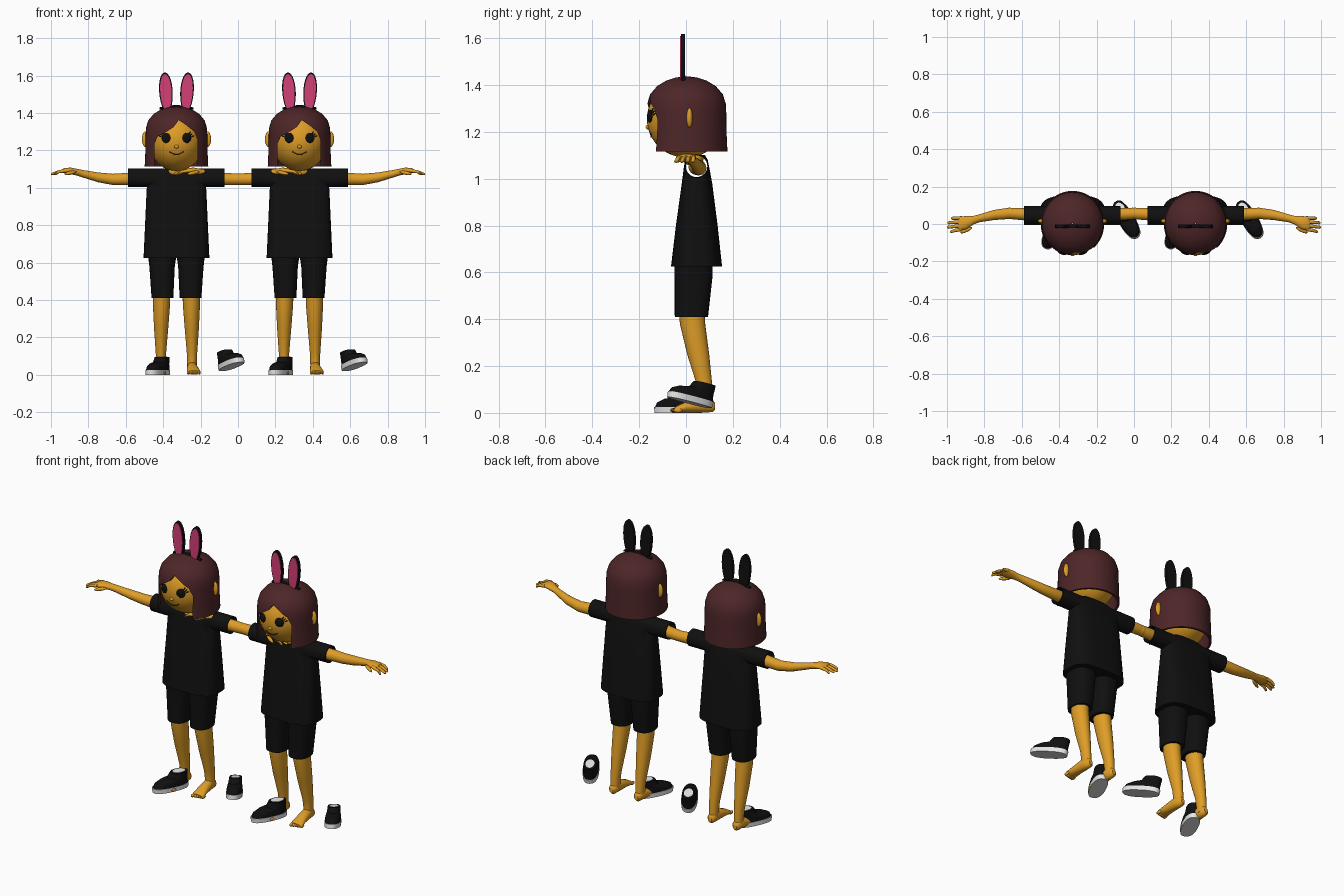
import bpy, bmesh
from math import cos, sin, pi, sqrt, radians
from mathutils import Matrix, Euler

cube = bpy.data.objects.get("Cube")
if cube:
    bpy.data.objects.remove(cube)


def material(name, r, g, b):
    m = bpy.data.materials.new(name)
    m.use_nodes = True
    m.diffuse_color = (r, g, b, 1)
    m.node_tree.nodes["Principled BSDF"].inputs["Base Color"].default_value = (r, g, b, 1)
    return m


SKIN = material("warm skin", 0.74, 0.34, 0.02)
HAIR = material("dark brown hair", 0.075, 0.019, 0.021)
BLACK = material("black cloth", 0.005, 0.005, 0.005)
PINK = material("ear pink", 0.65, 0.05, 0.18)
WHITE = material("sole white", 0.8, 0.8, 0.8)
parts = []


def finish(name, bm, mat, keep=True):
    bmesh.ops.recalc_face_normals(bm, faces=bm.faces)
    mesh = bpy.data.meshes.new(name)
    bm.to_mesh(mesh)
    bm.free()
    mesh.materials.append(mat)
    ob = bpy.data.objects.new(name, mesh)
    bpy.context.collection.objects.link(ob)
    if keep:
        parts.append(ob)
    return ob


def loft(name, mat, axis, sections, n=24, power=2, closed=False, keep=True, xform=None):
    """Skin superellipse sections (t, c1, c2, h1, h2) along an axis."""
    bm = bmesh.new()
    rings = []
    for t, c1, c2, h1, h2 in sections:
        ring = []
        for i in range(n):
            c, s = cos(2 * pi * i / n), sin(2 * pi * i / n)
            a = c1 + h1 * abs(c) ** (2 / power) * (1 if c > 0 else -1)
            b = c2 + h2 * abs(s) ** (2 / power) * (1 if s > 0 else -1)
            ring.append(bm.verts.new({"x": (t, a, b), "y": (a, t, b), "z": (a, b, t)}[axis]))
        rings.append(ring)
    pairs = list(zip(rings, rings[1:]))
    if closed:
        pairs.append((rings[-1], rings[0]))
    else:
        bm.faces.new(rings[0])
        bm.faces.new(rings[-1])
    for lo, hi in pairs:
        for i in range(n):
            j = (i + 1) % n
            bm.faces.new((lo[i], lo[j], hi[j], hi[i]))
    if xform:
        bm.transform(xform)
    return finish(name, bm, mat, keep)


def ball(name, mat, pos, size, rot=(0, 0, 0), seg=20):
    bm = bmesh.new()
    bmesh.ops.create_uvsphere(bm, u_segments=seg, v_segments=seg * 2 // 3, radius=1)
    bm.transform(Matrix.LocRotScale(pos, Euler(rot), size))
    return finish(name, bm, mat)


def plate(name, mat, outline, y0, y1, keep=True):
    """Extrude an (x, z) outline from y0 to y1."""
    bm = bmesh.new()
    face = bm.faces.new([bm.verts.new((x, y0, z)) for x, z in outline])
    new = bmesh.ops.extrude_face_region(bm, geom=[face])["geom"]
    bmesh.ops.translate(bm, vec=(0, y1 - y0, 0), verts=[v for v in new if isinstance(v, bmesh.types.BMVert)])
    return finish(name, bm, mat, keep)


def boolean(ob, cutter, operation):
    cutter.hide_render = True
    mod = ob.modifiers.new("cut", "BOOLEAN")
    mod.operation, mod.object, mod.solver = operation, cutter, "EXACT"
    bpy.context.view_layer.objects.active = ob
    bpy.ops.object.modifier_apply(modifier=mod.name)
    bpy.data.objects.remove(cutter)


# Shirt with open sleeves
shirt = loft("shirt", BLACK, "z", [
    (0.625, 0, 0.045, 0.176, 0.109), (0.8, 0, 0.046, 0.168, 0.089), (0.98, 0, 0.047, 0.16, 0.065),
    (1.05, 0, 0.045, 0.155, 0.054), (1.08, 0, 0.045, 0.14, 0.048), (1.102, 0, 0.045, 0.1, 0.035)], 40, 3)
for radius, reach, op in ((0.05, 0.258, "UNION"), (0.046, 0.3, "DIFFERENCE")):
    sleeve = [(x, 0.045, 1.053, radius, radius) for x in (-reach, reach)]
    boolean(shirt, loft("sleeve_tool", BLACK, "x", sleeve, 32, keep=False), op)

# Head, neck and face
HEAD = (0.15, 0.167, 0.165)


def face_y(x, z):
    return -HEAD[1] * sqrt(1 - (x / HEAD[0]) ** 2 - ((z - 1.255) / HEAD[2]) ** 2)


ball("head", SKIN, (0, 0, 1.255), HEAD, seg=36)
ball("neckline", SKIN, (0, 0.03, 1.085), (0.055, 0.045, 0.03))
ball("nose", SKIN, (0, face_y(0, 1.22), 1.22), (0.012, 0.009, 0.01))
smile = []
for i in range(9):
    x = (i - 4) * 0.0095
    z = 1.178 + 11 * x * x
    smile.append((x, face_y(x, z) - 0.001, z, 0.003, 0.003))
loft("smile", HAIR, "x", smile, 8)
for s in (-1, 1):
    ball("eye", BLACK, (s * 0.056, face_y(0.056, 1.267), 1.267), (0.025, 0.009, 0.027), (0, 0, s * 0.35))
    for i in range(3):
        x, z = s * (0.07 + 0.008 * i), 1.293 - 0.009 * i
        ball("eyelash", BLACK, (x, face_y(x, z), z), (0.012, 0.004, 0.003), (0, -s * (1 - 0.3 * i), s * 0.4), 8)
    ball("ear", SKIN, (s * 0.165, 0.015, 1.26), (0.02, 0.013, 0.042))

# Bobbed hair, hollow below and cut open over the face
dome = [(1.115, 0.17), (1.2, 0.166), (1.28, 0.165), (1.32, 0.163), (1.36, 0.151), (1.395, 0.122),
        (1.418, 0.085), (1.432, 0.045), (1.437, 0.003)]
shell = [(z, 0, 0.002, r, r * 1.03) for z, r in dome]
shell += [(z - 0.012 * (z > 1.3), 0, 0.002, r * 0.93, r * 0.95) for z, r in reversed(dome)]
hair = loft("hair", HAIR, "z", shell, 48, closed=True)
opening = [(-0.118, 1.05), (0.113, 1.05), (0.113, 1.255), (0.095, 1.3), (0.055, 1.333), (0.012, 1.362),
           (-0.015, 1.325), (-0.06, 1.295), (-0.1, 1.275), (-0.118, 1.235)]
boolean(hair, plate("face_opening", HAIR, opening, -0.4, -0.04, False), "DIFFERENCE")

# Headband with tall ears
loft("headband", BLACK, "x", [(x, -0.012, 1.437 - 1.6 * x * x, 0.01, 0.006)
                              for x in (-0.09, -0.05, 0, 0.05, 0.09)], 12)
for s in (-1, 1):
    for name, mat, k, y0, y1 in (("tall_ear", BLACK, 1, -0.021, -0.004), ("ear_lining", PINK, 0.84, -0.025, -0.02)):
        outline = []
        for i in range(28):
            a = 2 * pi * i / 28
            h = sin(a) * (k + 1) / 2
            outline.append((s * (0.056 + 0.006 * h) + 0.036 * k * cos(a) * (1 + 0.1 * h), 1.508 + 0.109 * h))
        plate(name, mat, outline, y0, y1)

# Arms and hands
for s in (-1, 1):
    arm = [(0.15, 0.045, 1.05, 0.034, 0.034), (0.26, 0.053, 1.047, 0.033, 0.033),
           (0.34, 0.057, 1.045, 0.03, 0.03), (0.42, 0.048, 1.056, 0.027, 0.026),
           (0.5, 0.03, 1.075, 0.021, 0.02), (0.53, 0.02, 1.083, 0.023, 0.018),
           (0.565, 0.008, 1.09, 0.035, 0.018), (0.6, 0.002, 1.092, 0.037, 0.014),
           (0.612, 0, 1.09, 0.03, 0.008)]
    loft("arm", SKIN, "x", [(s * a[0],) + a[1:] for a in arm])
    for i, tip in enumerate((0.655, 0.671, 0.667, 0.65)):
        y = -0.028 + 0.02 * i
        finger = [(0.59, y, 1.092, 0.01, 0.01), (0.63, y * 1.1 - 0.004, 1.086, 0.009, 0.009),
                  (tip - 0.005, y * 1.2 - 0.008, 1.074, 0.008, 0.007), (tip, y * 1.2 - 0.008, 1.072, 0.003, 0.003)]
        loft("finger", SKIN, "x", [(s * f[0],) + f[1:] for f in finger], 10)
    ball("thumb", SKIN, (s * 0.567, -0.033, 1.08), (0.036, 0.01, 0.01), (0, s * 0.2, -s * 0.45), 12)

# Shorts, legs and bare feet
for s in (-1, 1):
    loft("shorts_leg", BLACK, "z", [(0.64, s * 0.076, 0.032, 0.076, 0.082), (0.58, s * 0.077, 0.032, 0.068, 0.081),
                                    (0.41, s * 0.075, 0.023, 0.058, 0.071)], 28, 2.5)
    loft("leg", SKIN, "z", [(0.46, s * 0.079, 0.022, 0.047, 0.055), (0.38, s * 0.08, 0.028, 0.046, 0.054),
                            (0.25, s * 0.082, 0.052, 0.038, 0.047), (0.12, s * 0.083, 0.079, 0.028, 0.033),
                            (0.07, s * 0.083, 0.084, 0.026, 0.031), (0.025, s * 0.083, 0.085, 0.025, 0.033)])
    loft("foot", SKIN, "y", [(0.124, s * 0.083, 0.028, 0.012, 0.015), (0.112, s * 0.083, 0.031, 0.023, 0.028),
                             (0.07, s * 0.084, 0.037, 0.028, 0.035), (0.01, s * 0.088, 0.027, 0.032, 0.025),
                             (-0.035, s * 0.092, 0.017, 0.037, 0.015), (-0.05, s * 0.092, 0.013, 0.034, 0.01)], 20)
    for i in range(5):
        ball("toe", SKIN, (s * (0.065 + 0.0145 * i), -0.05 + 0.004 * i, 0.011),
             (0.01 - 0.0007 * i, 0.019, 0.01), seg=10)

# Shoes: one half on the foot, one lying loose
for pos, rot in (((-0.1, -0.033, 0), (0, 0, radians(-25))),
                 ((0.294, 0.015, 0.044), (radians(-13), 0, radians(30)))):
    place = Matrix.LocRotScale(pos, Euler(rot), None)
    loft("shoe_sole", WHITE, "z", [(0, 0, 0, 0.044, 0.108), (0.026, 0, 0, 0.045, 0.11)], 32, 2.5, xform=place)
    loft("shoe_upper", BLACK, "z", [(0.024, 0, 0, 0.043, 0.107), (0.045, 0, 0.004, 0.042, 0.1),
                                    (0.06, 0, 0.02, 0.039, 0.083), (0.068, 0, 0.045, 0.037, 0.058),
                                    (0.096, 0, 0.054, 0.034, 0.05)], 32, 2.4, xform=place)
    loft("shoe_insole", WHITE, "z", [(0.09, 0, 0.054, 0.025, 0.038), (0.098, 0, 0.054, 0.025, 0.038)], 24, xform=place)

# Smooth the figure, then stand two of them side by side
bpy.ops.object.select_all(action="DESELECT")
for ob in parts:
    ob.select_set(True)
bpy.context.view_layer.objects.active = parts[0]
bpy.ops.object.shade_smooth_by_angle(angle=radians(40))
for ob in parts:
    twin = ob.copy()
    bpy.context.collection.objects.link(twin)
    ob.location.x, twin.location.x = -0.329, 0.329
